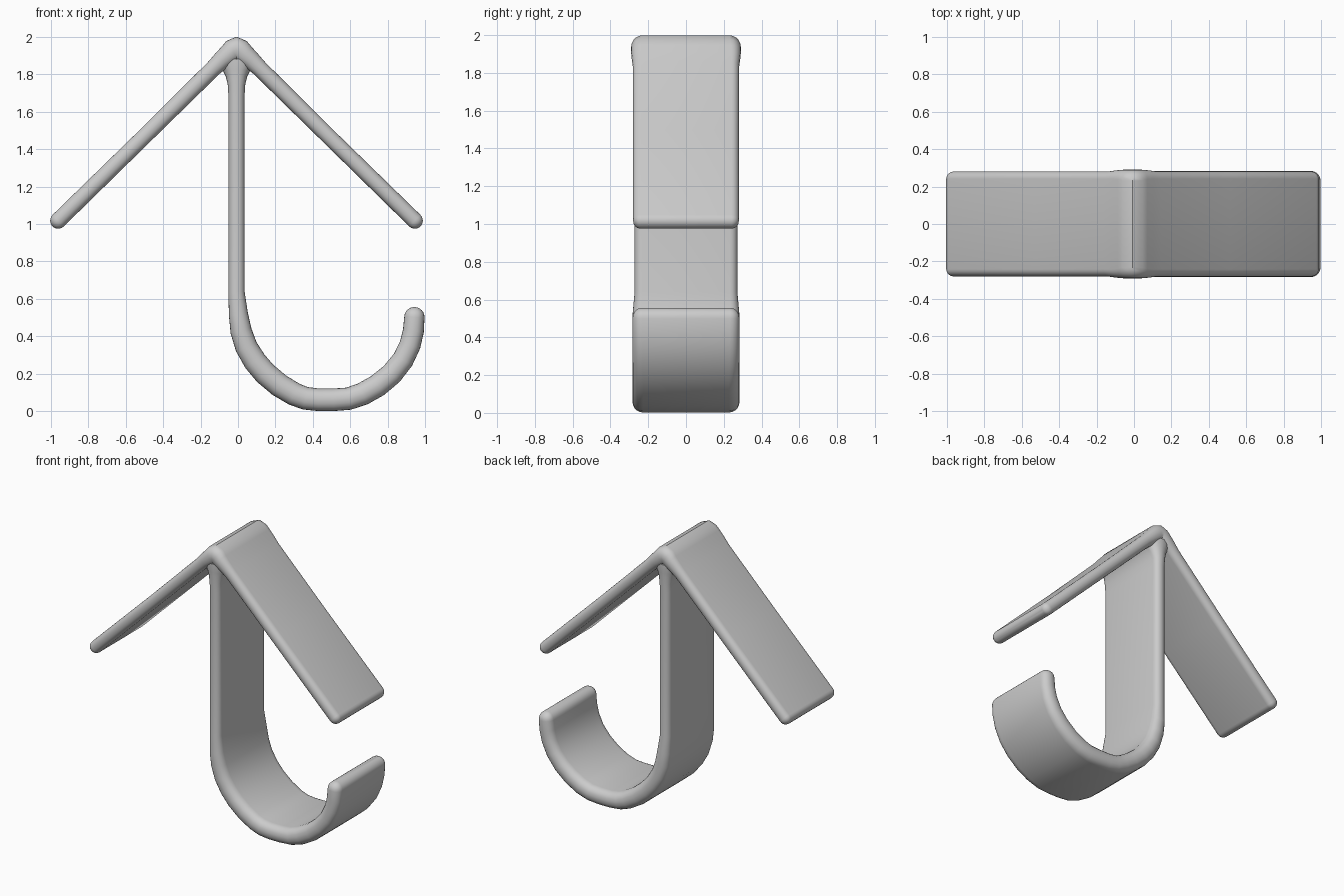
import bpy, bmesh, math
from mathutils import Vector

cube = bpy.data.objects.get("Cube")
if cube:
    bpy.data.objects.remove(cube, do_unlink=True)

grey = bpy.data.materials.new("light grey")
grey.use_nodes = True
grey.diffuse_color = (0.6, 0.6, 0.6, 1)
grey.node_tree.nodes["Principled BSDF"].inputs["Base Color"].default_value = (0.6, 0.6, 0.6, 1)


def section(half_width, half_thick, steps=5):
    """Flat band cross-section with rounded edges, as (y, offset) pairs."""
    radius = half_thick * 0.92
    points = []
    for quarter, (sy, st) in enumerate(((1, 1), (-1, 1), (-1, -1), (1, -1))):
        for i in range(steps + 1):
            a = math.pi / 2 * (quarter + i / steps)
            points.append((sy * (half_width - radius) + radius * math.cos(a),
                           st * (half_thick - radius) + radius * math.sin(a)))
    return points


def round_end(tip, inner, half_width, half_thick):
    """Stations that close a band end with a rounded nose, tip first."""
    tip, inner = Vector(tip), Vector(inner)
    back = (inner - tip).normalized()
    stations = []
    for i in range(6):
        a = math.pi / 2 * (0.12 + 0.88 * i / 5)
        p = tip + back * half_thick * (1 - math.sin(a))
        # p moves inward as the section grows to full size
        p = tip + back * half_thick * (1 - math.cos(a))
        s = math.sin(a)
        stations.append((p.x, p.y, half_thick * s, half_width - half_thick * (1 - s)))
    return stations


def band(name, stations):
    """Sweep the section through (x, z, half thickness, half width) stations."""
    bm = bmesh.new()
    rings = []
    for i, (x, z, thick, width) in enumerate(stations):
        a, b = stations[max(i - 1, 0)], stations[min(i + 1, len(stations) - 1)]
        along = Vector((b[0] - a[0], b[1] - a[1])).normalized()
        normal = Vector((-along.y, along.x))
        rings.append([bm.verts.new((x + normal.x * o, y, z + normal.y * o))
                      for y, o in section(width, thick)])
    for r, s in zip(rings, rings[1:]):
        for j in range(len(r)):
            k = (j + 1) % len(r)
            bm.faces.new((r[j], r[k], s[k], s[j]))
    bm.faces.new(rings[0])
    bm.faces.new(rings[-1])
    bmesh.ops.recalc_face_normals(bm, faces=bm.faces)
    mesh = bpy.data.meshes.new(name)
    bm.to_mesh(mesh)
    bm.free()
    mesh.materials.append(grey)
    obj = bpy.data.objects.new(name, mesh)
    bpy.context.collection.objects.link(obj)
    bpy.ops.object.select_all(action="DESELECT")
    obj.select_set(True)
    bpy.context.view_layer.objects.active = obj
    bpy.ops.object.shade_smooth_by_angle(angle=math.radians(40))
    return obj


# Peaked top band: left half mirrored about the ridge
ridge = -0.008
arm = round_end((-0.99, 0.988), (-0.1, 1.862), 0.28, 0.043)
arm += [(-0.5, 1.467, 0.042, 0.28), (-0.13, 1.832, 0.044, 0.281),
        (-0.085, 1.875, 0.05, 0.287), (-0.05, 1.905, 0.056, 0.29),
        (-0.028, 1.925, 0.062, 0.29)]
other = [(2 * ridge - x, z, t, w) for x, z, t, w in reversed(arm)]
band("peaked_top", arm + [(ridge, 1.933, 0.066, 0.29)] + other)

# Stem flaring into the ridge, then curling into the hook
stem = [(ridge, 1.88, 0.13, 0.28), (ridge, 1.85, 0.1, 0.28),
        (ridge, 1.82, 0.075, 0.278), (ridge, 1.79, 0.058, 0.276),
        (ridge, 1.74, 0.046, 0.275), (ridge, 1.68, 0.043, 0.272),
        (ridge, 0.64, 0.043, 0.272)]
curl = [(0.002, 0.52, 0.051), (0.016, 0.43, 0.057), (0.044, 0.345, 0.06),
        (0.09, 0.268, 0.062), (0.145, 0.203, 0.063), (0.22, 0.14, 0.063),
        (0.3, 0.092, 0.062), (0.36, 0.07, 0.061), (0.43, 0.062, 0.06),
        (0.51, 0.062, 0.06), (0.59, 0.068, 0.06), (0.665, 0.093, 0.061),
        (0.745, 0.138, 0.061), (0.82, 0.2, 0.06), (0.88, 0.275, 0.058),
        (0.918, 0.355, 0.057), (0.936, 0.43, 0.056)]
hook = [(x, z, t, 0.283) for x, z, t in curl]
tip = round_end((0.944, 0.557), (0.938, 0.44), 0.283, 0.054)
band("stem_and_hook", stem + hook + tip[::-1])
